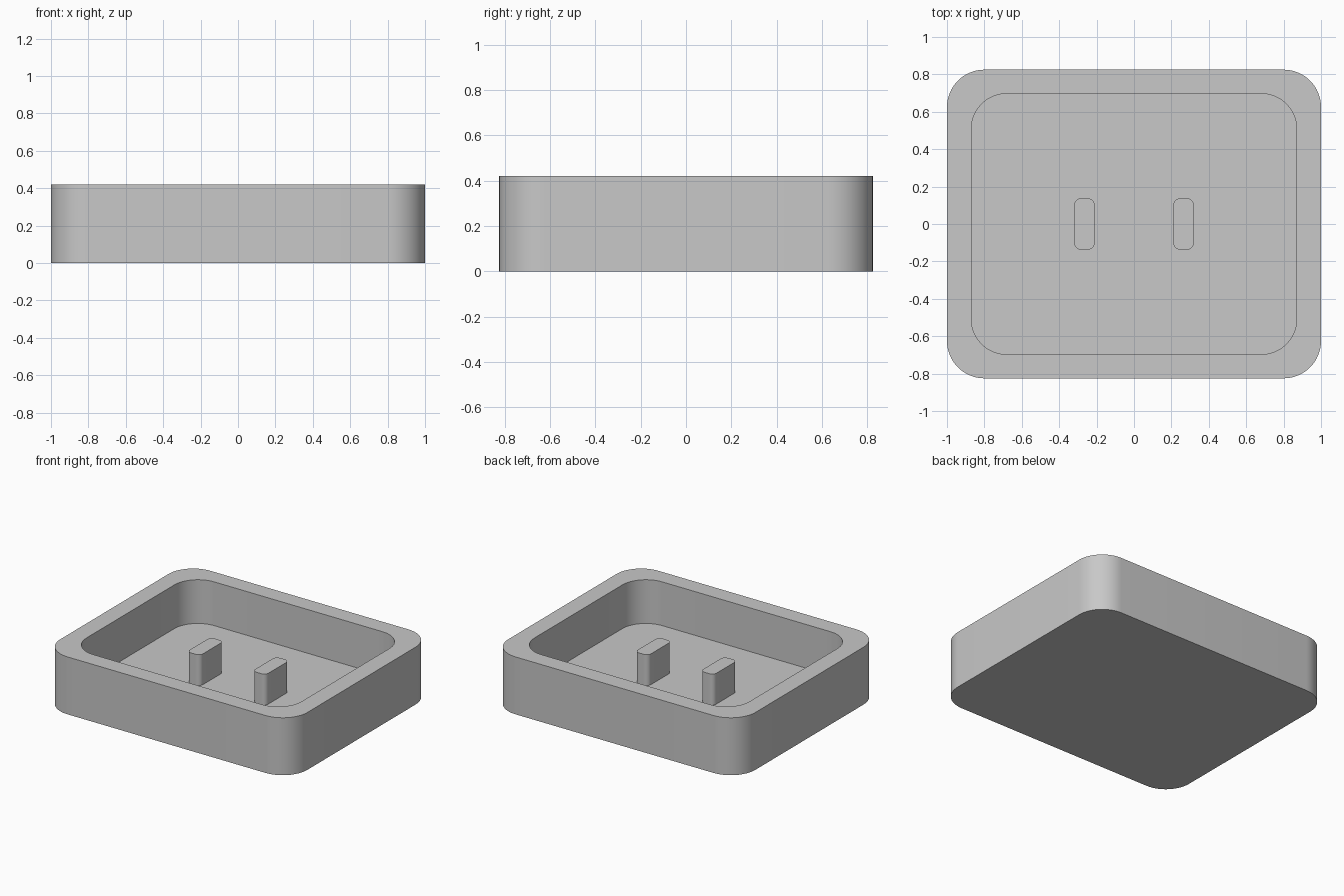
import bpy
import bmesh
from math import cos, sin, pi, radians

if "Cube" in bpy.data.objects:
    bpy.data.objects.remove(bpy.data.objects["Cube"])

HEIGHT, FLOOR, POST_TOP = 0.42, 0.10, 0.325

grey = bpy.data.materials.new("plain grey")
grey.use_nodes = True
grey.diffuse_color = (0.58, 0.58, 0.58, 1)
grey.node_tree.nodes["Principled BSDF"].inputs["Base Color"].default_value = grey.diffuse_color


def ring(bm, half_x, half_y, radius, z, steps=16):
    """Closed loop of vertices along a rounded rectangle, counter-clockwise."""
    verts = []
    for corner, (sx, sy) in enumerate([(1, 1), (-1, 1), (-1, -1), (1, -1)]):
        for i in range(steps + 1):
            a = (corner + i / steps) * pi / 2
            verts.append(bm.verts.new((sx * (half_x - radius) + radius * cos(a),
                                       sy * (half_y - radius) + radius * sin(a), z)))
    return verts


def build(name, sections, location=(0, 0, 0)):
    """Solid made by bridging successive rings and capping both ends."""
    bm = bmesh.new()
    rings = [ring(bm, *s) for s in sections]
    for low, high in zip(rings, rings[1:]):
        for i in range(len(low)):
            j = (i + 1) % len(low)
            bm.faces.new((low[i], low[j], high[j], high[i]))
    bm.faces.new(rings[0][::-1])
    bm.faces.new(rings[-1])
    mesh = bpy.data.meshes.new(name)
    bm.to_mesh(mesh)
    bm.free()
    mesh.materials.append(grey)
    obj = bpy.data.objects.new(name, mesh)
    obj.location = location
    bpy.context.collection.objects.link(obj)
    bpy.ops.object.select_all(action='DESELECT')
    obj.select_set(True)
    bpy.context.view_layer.objects.active = obj
    bpy.ops.object.shade_smooth_by_angle(angle=radians(30))
    return obj


# Tray: outer wall, flat rim, inner wall, recessed floor
outer = (1.0, 0.825, 0.2)
inner = (0.87, 0.697, 0.19)
build("tray", [outer + (0,), outer + (HEIGHT,), inner + (HEIGHT,), inner + (FLOOR,)])

# Two upright posts on the floor
post = (0.054, 0.137, 0.035)
for side, name in ((1, "left_post"), (-1, "right_post")):
    build(name, [post + (FLOOR,), post + (POST_TOP,)], (side * 0.265, 0, 0))
